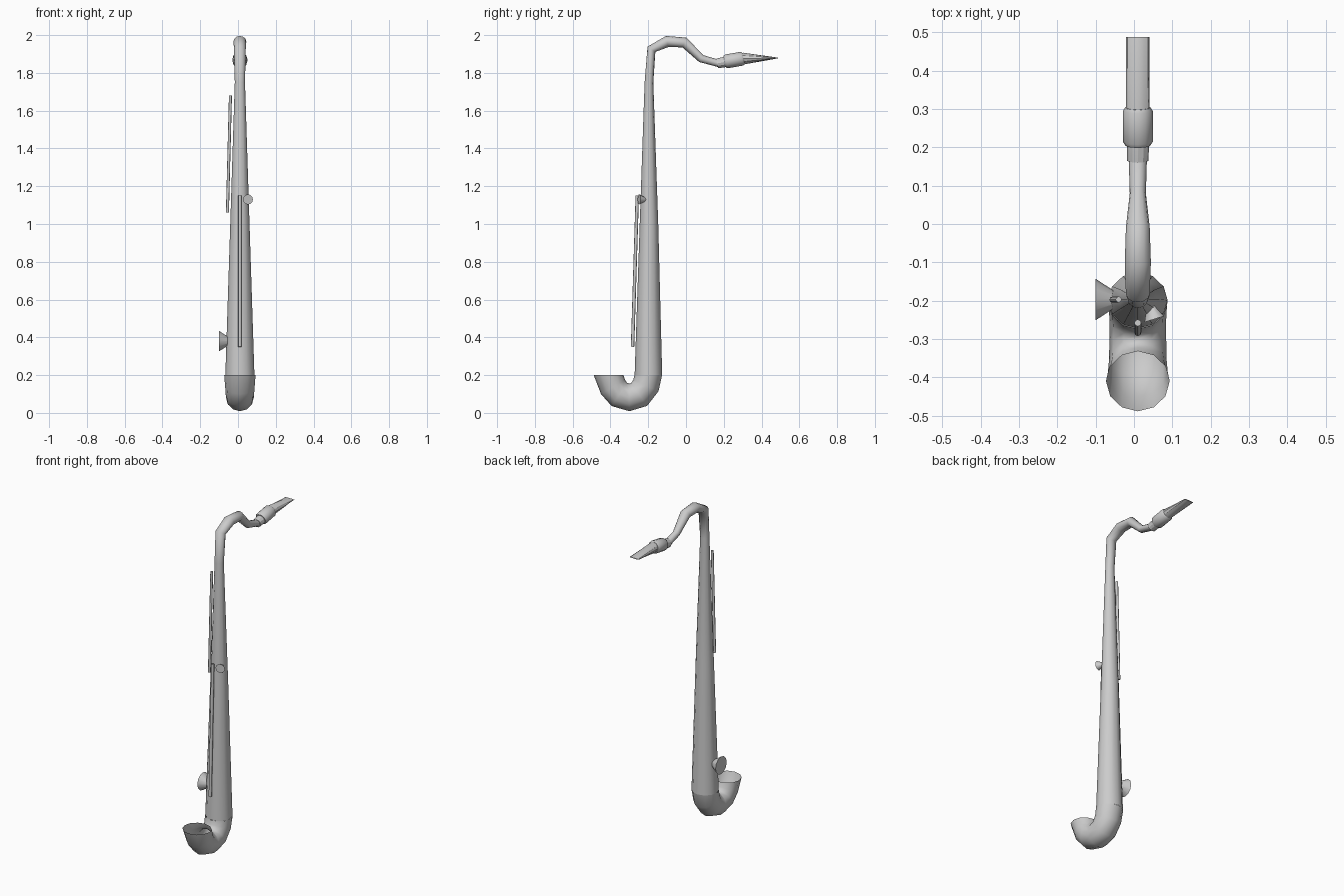
import bpy, bmesh, math
from mathutils import Vector

if "Cube" in bpy.data.objects:
    bpy.data.objects.remove(bpy.data.objects["Cube"])

CX = 0.01  # instrument centre line in x


def finish(name, bm, angle=50):
    bmesh.ops.recalc_face_normals(bm, faces=bm.faces[:])
    me = bpy.data.meshes.new(name)
    bm.to_mesh(me)
    bm.free()
    ob = bpy.data.objects.new(name, me)
    bpy.context.collection.objects.link(ob)
    bpy.ops.object.select_all(action='DESELECT')
    bpy.context.view_layer.objects.active = ob
    ob.select_set(True)
    bpy.ops.object.shade_smooth_by_angle(angle=math.radians(angle))
    return ob


def loft(name, path, sides=12, caps=(False, False), angle=50):
    """Sweep rings along (y, z, radius_x, radius_in_plane) points."""
    bm = bmesh.new()
    pts = [Vector((0, p[0], p[1])) for p in path]
    rings = []
    for i, (p, (_, _, rx, rn)) in enumerate(zip(pts, path)):
        t = Vector()
        if i > 0:
            t += (p - pts[i - 1]).normalized()
        if i < len(pts) - 1:
            t += (pts[i + 1] - p).normalized()
        t.normalize()
        n = Vector((0, -t.z, t.y))
        ring = []
        for k in range(sides):
            a = 2 * math.pi * k / sides
            co = p + n * (rn * math.cos(a)) + Vector((CX + rx * math.sin(a), 0, 0))
            ring.append(bm.verts.new(co))
        rings.append(ring)
    for a, b in zip(rings, rings[1:]):
        for k in range(sides):
            j = (k + 1) % sides
            bm.faces.new((a[k], a[j], b[j], b[k]))
    for use, ring in zip(caps, (rings[0], rings[-1])):
        if use:
            bm.faces.new(ring)
    return finish(name, bm, angle)


def cone(name, start, end, r1, r2, sides=12):
    """Capped cone or rod between two points."""
    a, b = Vector(start), Vector(end)
    bm = bmesh.new()
    bmesh.ops.create_cone(bm, cap_ends=True, segments=sides, radius1=r1,
                          radius2=r2, depth=(b - a).length)
    rot = (b - a).to_track_quat('Z', 'Y').to_matrix().to_4x4()
    bmesh.ops.transform(bm, matrix=rot, verts=bm.verts[:])
    bmesh.ops.translate(bm, vec=(a + b) / 2, verts=bm.verts[:])
    return finish(name, bm)


# Tapered body running up into the curved neck
loft("body_and_neck", [
    (-0.199, 0.20, 0.077, 0.073), (-0.196, 1.00, 0.051, 0.049),
    (-0.196, 1.75, 0.027, 0.023), (-0.183, 1.925, 0.031, 0.025),
    (-0.10, 1.966, 0.034, 0.030), (-0.008, 1.961, 0.031, 0.028),
    (0.08, 1.876, 0.021, 0.021), (0.18, 1.848, 0.024, 0.019)], angle=80)

# U-shaped bow with open bell
loft("bow_and_bell", [
    (-0.20, 0.20, 0.078, 0.075), (-0.212, 0.145, 0.076, 0.073),
    (-0.248, 0.098, 0.074, 0.074), (-0.30, 0.082, 0.074, 0.073),
    (-0.353, 0.098, 0.075, 0.074), (-0.386, 0.137, 0.078, 0.074),
    (-0.41, 0.20, 0.083, 0.084)], angle=80).data
# Level the bell rim and the joint rim
bow = bpy.data.objects["bow_and_bell"].data
for v in list(bow.vertices)[:12] + list(bow.vertices)[-12:]:
    v.co.z = 0.2

# Mouthpiece: straight underside, top sloping to a wide thin tip
loft("mouthpiece", [
    (0.165, 1.850, 0.028, 0.026), (0.305, 1.876, 0.031, 0.031),
    (0.487, 1.879, 0.031, 0.002)], caps=(True, True), angle=25)

# Collar with bevelled ends
loft("mouthpiece_collar", [
    (0.205, 1.859, 0.033, 0.031), (0.214, 1.861, 0.039, 0.037),
    (0.295, 1.875, 0.039, 0.037), (0.304, 1.877, 0.033, 0.031)],
    caps=(True, True), angle=35)

# Key rods
cone("upper_key_rod", (-0.056, -0.197, 1.06), (-0.04, -0.197, 1.68), 0.008, 0.008, 8)
cone("front_key_rod", (CX, -0.283, 0.35), (CX, -0.258, 1.15), 0.009, 0.009, 8)

# Flared key cups
cone("lower_key_cup", (-0.02, -0.197, 0.38), (-0.1, -0.197, 0.38), 0.002, 0.054)
cone("upper_key_cup", (0.038, -0.2, 1.13), (0.053, -0.248, 1.13), 0.002, 0.027)
